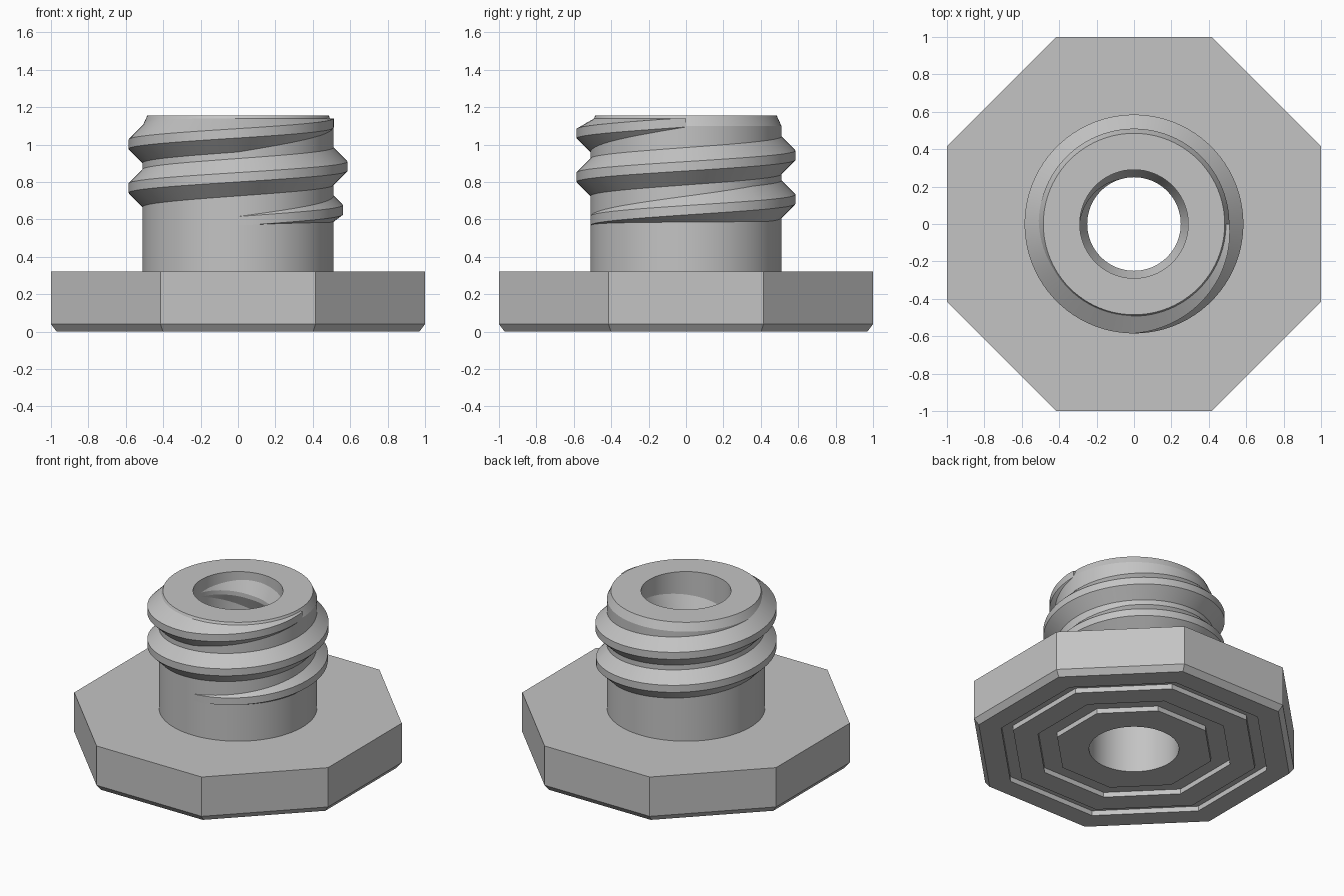
import bpy, bmesh
from math import pi, tau, cos, sin

if "Cube" in bpy.data.objects:
    bpy.data.objects.remove(bpy.data.objects["Cube"], do_unlink=True)

SEGMENTS = 96
grey = bpy.data.materials.new("plain grey")
grey.use_nodes = True
grey.diffuse_color = (0.55, 0.55, 0.55, 1)
grey.node_tree.nodes["Principled BSDF"].inputs["Base Color"].default_value = grey.diffuse_color


def finish(name, bm):
    bmesh.ops.recalc_face_normals(bm, faces=bm.faces)
    mesh = bpy.data.meshes.new(name)
    bm.to_mesh(mesh)
    bm.free()
    mesh.materials.append(grey)
    obj = bpy.data.objects.new(name, mesh)
    bpy.context.collection.objects.link(obj)
    bpy.ops.object.select_all(action="DESELECT")
    obj.select_set(True)
    bpy.context.view_layer.objects.active = obj
    bpy.ops.object.shade_smooth_by_angle(angle=pi / 12)
    return obj


def skin(bm, rings, closed):
    """Join neighbouring closed rings of vertices with quads."""
    count = len(rings[0])
    pairs = list(zip(rings, rings[1:]))
    if closed:
        pairs.append((rings[-1], rings[0]))
    for a, b in pairs:
        for i in range(count):
            j = (i + 1) % count
            bm.faces.new((a[i], a[j], b[j], b[i]))


def octagon_factor(angle):
    """Distance to an octagon's edge, for an inner radius of one."""
    return 1 / cos((angle + pi / 8) % (pi / 4) - pi / 8)


def make_body(name, octagonal, circular):
    """Closed lathe: octagonal profile points, then round ones."""
    bm = bmesh.new()
    rings = []
    for k, (r, z) in enumerate(octagonal + circular):
        ring = []
        for i in range(SEGMENTS):
            a = tau * i / SEGMENTS
            radius = r * octagon_factor(a) if k < len(octagonal) else r
            ring.append(bm.verts.new((radius * cos(a), radius * sin(a), z)))
        rings.append(ring)
    skin(bm, rings, closed=True)
    return finish(name, bm)


def make_thread(name, root, height, crest, flank, start, pitch, turns,
                fade_in, fade_out, low, high, side=1):
    """Helical ridge; side is 1 outside a shaft, -1 inside a bore."""
    bm = bmesh.new()
    sections = []
    steps = int(turns * SEGMENTS)
    sink = 0.02
    for i in range(steps + 1):
        t = turns * i / steps
        h = height * min(1, t / fade_in, (turns - t) / fade_out)
        a = tau * t - pi / 2
        z = start + pitch * t
        base = crest + (h + sink) * flank
        points = ((root - side * sink, z - base), (root + side * h, z - crest),
                  (root + side * h, z + crest), (root - side * sink, z + base))
        sections.append([bm.verts.new((r * cos(a), r * sin(a), min(max(v, low), high)))
                         for r, v in points])
    skin(bm, sections, closed=False)
    bm.faces.new(sections[0])
    bm.faces.new(sections[-1])
    return finish(name, bm)


# Octagonal flange with two grooves underneath, and the hollow shaft
GROOVE = 0.035
flange = [(0.48, 0), (0.48, GROOVE), (0.60, GROOVE), (0.60, 0),
          (0.755, 0), (0.755, GROOVE), (0.83, GROOVE), (0.83, 0),
          (0.97, 0), (1.0, 0.04), (1.0, 0.32)]
shaft = [(0.51, 0.32), (0.51, 1.10), (0.485, 1.155), (0.29, 1.155), (0.29, 0)]
make_body("flanged_shaft", flange, shaft)

# Raised thread around the shaft
make_thread("outer_thread", root=0.51, height=0.075, crest=0.025, flank=1,
            start=0.59, pitch=0.235, turns=2.25, fade_in=0.375, fade_out=0.25,
            low=0.57, high=1.14)

# Shallow thread inside the bore
make_thread("bore_thread", root=0.29, height=0.04, crest=0.015, flank=2.3,
            start=0.36, pitch=0.25, turns=2.75, fade_in=0.2, fade_out=0.2,
            low=0.2, high=1.14, side=-1)
